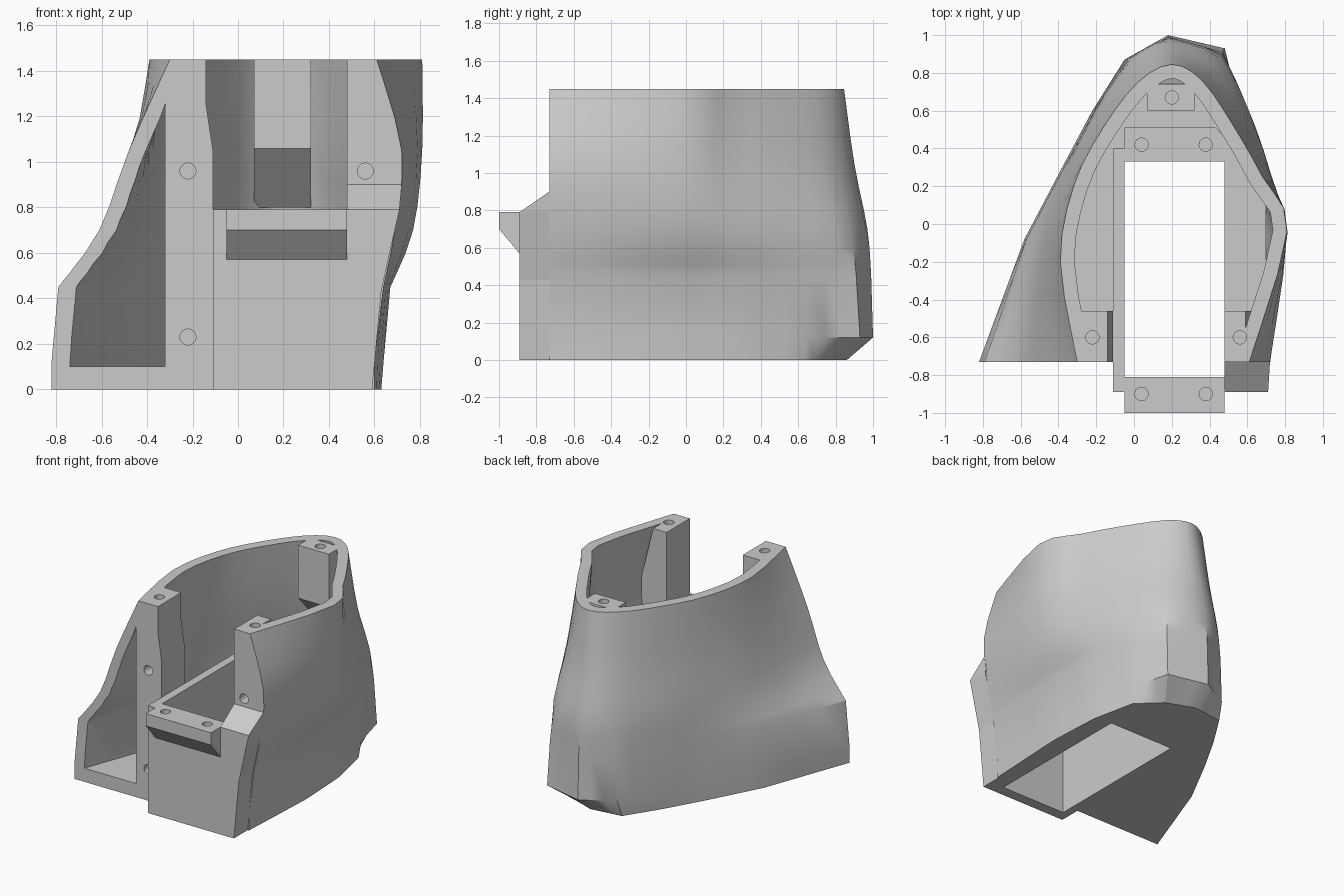
import bpy, bmesh, math
from mathutils import Vector

cube = bpy.data.objects.get("Cube")
if cube:
    bpy.data.objects.remove(cube, do_unlink=True)

grey = bpy.data.materials.new("plain_grey")
grey.use_nodes = True
COLOUR = (0.6, 0.6, 0.6, 1)
grey.diffuse_color = COLOUR
grey.node_tree.nodes["Principled BSDF"].inputs["Base Color"].default_value = COLOUR


def loft(name, rows):
    """Closed solid through rows of matching 3D points."""
    bm = bmesh.new()
    rings = [[bm.verts.new(p) for p in row] for row in rows]
    count = len(rings[0])
    for low, high in zip(rings, rings[1:]):
        for i in range(count):
            j = (i + 1) % count
            bm.faces.new((low[i], low[j], high[j], high[i]))
    bm.faces.new(rings[0][::-1])
    bm.faces.new(rings[-1])
    bmesh.ops.recalc_face_normals(bm, faces=bm.faces)
    mesh = bpy.data.meshes.new(name)
    bm.to_mesh(mesh)
    bm.free()
    mesh.materials.append(grey)
    obj = bpy.data.objects.new(name, mesh)
    bpy.context.collection.objects.link(obj)
    return obj


def rect(x0, x1, y0, y1, z):
    return [(x0, y0, z), (x1, y0, z), (x1, y1, z), (x0, y1, z)]


def box(name, x0, x1, y0, y1, z0, z1):
    return loft(name, [rect(x0, x1, y0, y1, z) for z in (z0, z1)])


def side_profile(name, x0, x1, profile):
    return loft(name, [[(x, y, z) for y, z in profile] for x in (x0, x1)])


def cut(target, cutter):
    mod = target.modifiers.new("cut", "BOOLEAN")
    mod.operation = "DIFFERENCE"
    mod.solver = "EXACT"
    mod.object = cutter
    bpy.context.view_layer.objects.active = target
    bpy.ops.object.modifier_apply(modifier=mod.name)


def drill(targets, place, along_y=False, depth=0.1):
    bpy.ops.mesh.primitive_cylinder_add(
        vertices=24, radius=0.035, depth=depth * 2, location=place,
        rotation=(math.pi / 2 if along_y else 0, 0, 0))
    cutter = bpy.context.object
    for target in targets:
        cut(target, cutter)
    bpy.data.objects.remove(cutter, do_unlink=True)


def spline(pts, steps, smooth=True):
    """Subdivide a path, straight or as a Catmull-Rom curve."""
    out = []
    for i in range(len(pts) - 1):
        b, c = pts[i], pts[i + 1]
        a, d = pts[max(i - 1, 0)], pts[min(i + 2, len(pts) - 1)]
        for k in range(steps):
            t = k / steps
            p = b.lerp(c, t)
            if smooth:
                p = 0.5 * (2 * b + (c - a) * t + (2 * a - 5 * b + 4 * c - d) * t ** 2
                           + (3 * b - a - 3 * c + d) * t ** 3)
            out.append(p)
    return out + [pts[-1].copy()]


# Shell outlines, front right round the back to front left, by height
SECTIONS = {
    0: [(-.82, -.73), (-.58, -.08), (-.38, .3), (-.22, .58), (-.06, .83), (.18, .86),
        (.38, .78), (.54, .63), (.61, .3), (.63, -.1), (.6, -.73)],
    .12: [(-.82, -.73), (-.58, -.08), (-.38, .3), (-.22, .6), (-.05, .87), (.18, 1),
          (.48, .93), (.55, .65), (.62, .3), (.64, -.1), (.6, -.73)],
    .45: [(-.79, -.73), (-.57, -.08), (-.37, .3), (-.2, .62), (-.03, .88), (.18, .99),
          (.47, .91), (.57, .65), (.65, .3), (.67, -.1), (.64, -.73)],
    .7: [(-.61, -.73), (-.5, -.1), (-.36, .27), (-.2, .6), (-.02, .86), (.18, .97),
         (.45, .88), (.6, .62), (.72, .27), (.77, -.08), (.69, -.73)],
    1.05: [(-.48, -.73), (-.45, -.15), (-.34, .22), (-.18, .54), (-.01, .79), (.18, .9),
           (.4, .8), (.58, .54), (.72, .24), (.81, -.05), (.72, -.73)],
    1.45: [(-.3, -.73), (-.39, -.2), (-.32, .2), (-.17, .5), (.02, .75), (.2, .845),
           (.36, .76), (.52, .53), (.68, .25), (.81, -.04), (.61, -.73)],
}
rings = [spline([Vector((x, y, z)) for x, y in pts], 3, z > 0.5)
         for z, pts in SECTIONS.items()]
columns = [spline(list(col), 3) for col in zip(*rings[2:])]
outer = rings[:2] + [list(row) for row in zip(*columns)]


def inset(row, gap, z):
    """Move an outline inwards and run its ends out through the front."""
    out = []
    for i, p in enumerate(row):
        run = (row[min(i + 1, len(row) - 1)] - row[max(i - 1, 0)]).normalized()
        out.append(Vector((p.x + run.y * gap, p.y - run.x * gap, z)))
    for end, near in ((0, 1), (-1, -2)):
        step = out[end] - out[near]
        out[end] = out[end] + step * ((-0.85 - out[end].y) / step.y)
    return out


# Shell with its hollow
shell = loft("shell", outer)
inner = [inset(row, 0.075, row[0].z) for row in outer[1:]]
for p in inner[0]:
    p.z = 0.1
top_row = [Vector((p.x, p.y, 1.55)) for p in inner[-1]]
hollow = loft("hollow_cutter", inner + [top_row])
cut(shell, hollow)
bpy.data.objects.remove(hollow, do_unlink=True)

# Box holding the rectangular shaft
tray = loft("inner_box", [
    [(-.11, -.8, z), (-.11, .4, z), (-.05, .4, z), (-.05, .51, z),
     (.43, .51, z), (right, .25, z), (right, -.8, z)]
    for z, right in ((.05, .57), (.43, .6), (.79, .7))])

# Front block, sloping shoulder and lip
block = loft("front_block", [rect(-.11, right, -.89, -.73, z)
                             for z, right in ((0, .59), (.43, .63), (.79, .71))])
shoulder = loft("front_shoulder", [rect(.48, .71, -.89, -.72, .79),
                                   rect(.48, .72, -.731, -.72, .9)])
lip = side_profile("front_lip", -.05, .48,
                   [(-.81, .79), (-1, .79), (-1, .7), (-.89, .57), (-.81, .57)])

# Pillars either side of the front gap
pillar_right = loft("pillar_right", [
    rect(left, right, -.73, -.46, z)
    for z, left, right in ((.0, -.32, -.11), (1.05, -.32, -.11),
                           (1.25, -.32, -.14), (1.45, -.28, -.14))])
pillar_left = loft("pillar_left", [rect(.48, right, -.73, -.46, z)
                                   for z, right in ((.75, .68), (1.05, .69), (1.45, .59))])

# Rear screw boss with a sloped underside
boss = side_profile("rear_boss", .07, .32,
                    [(.6, 1.45), (.6, 1.06), (.84, .8), (.74, 1.45)])

# Rectangular shaft right through the base
shaft = box("shaft_cutter", -.05, .48, -.81, .33, -.2, 1)
for part in (shell, tray, block):
    cut(part, shaft)
bpy.data.objects.remove(shaft, do_unlink=True)

# Screw holes
for z in (.23, .96):
    drill([pillar_right], (-.22, -.73, z), True)
drill([pillar_left], (.56, -.73, .96), True)
drill([pillar_right, shell], (-.22, -.6, 1.45))
drill([pillar_left, shell], (.56, -.6, 1.45))
drill([boss], (.2, .67, 1.45))
for x in (.04, .38):
    drill([tray], (x, .42, .79))
    drill([lip, block], (x, -.9, .79))

# Smooth the curved shell, keep everything else crisp
bpy.ops.object.select_all(action="DESELECT")
for part in (shell, pillar_right, pillar_left, tray, lip, boss):
    part.select_set(True)
bpy.context.view_layer.objects.active = shell
bpy.ops.object.shade_smooth_by_angle(angle=math.radians(28))
